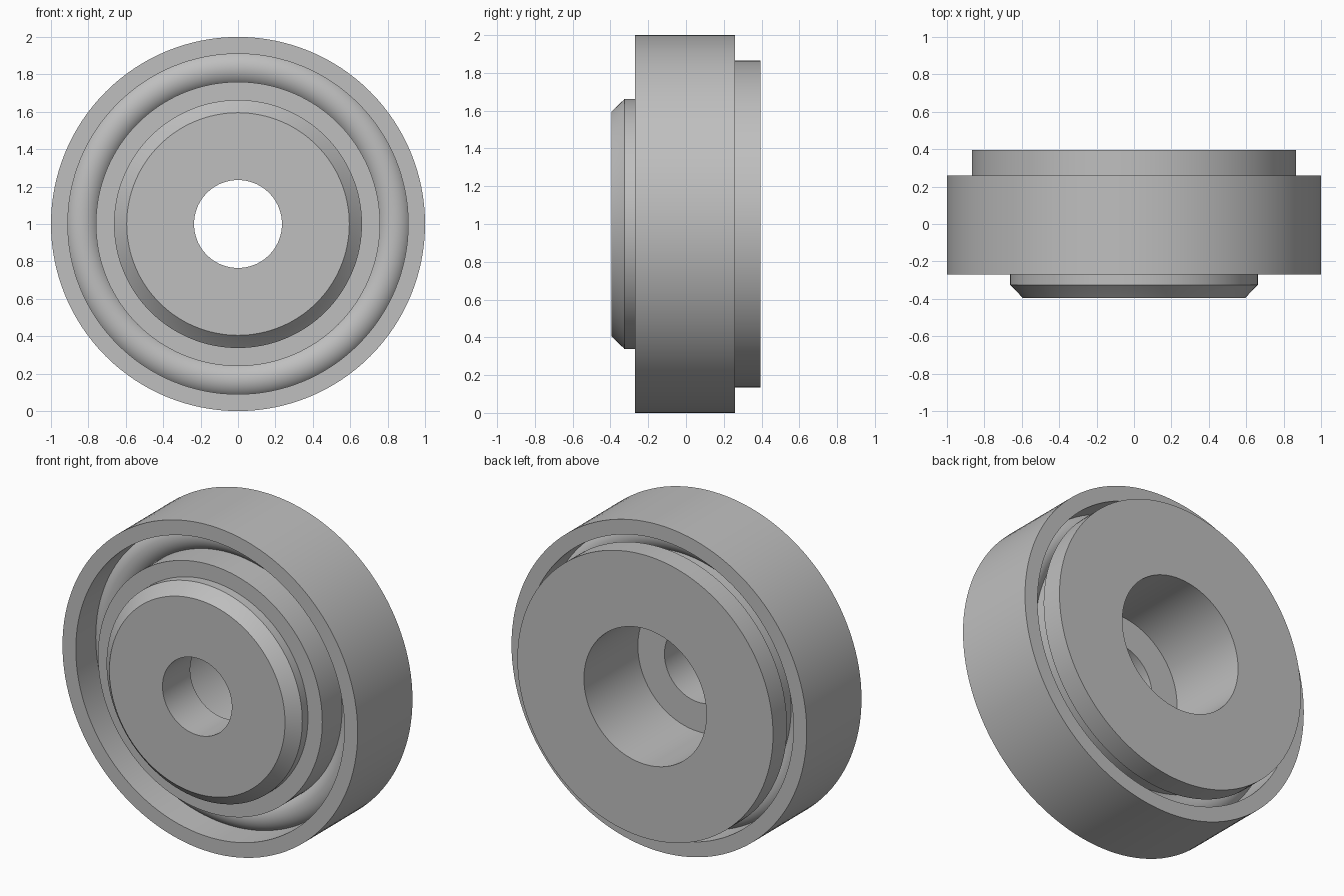
import bpy
import bmesh
import math
from mathutils import Matrix, Vector

cube = bpy.data.objects.get("Cube")
if cube:
    bpy.data.objects.remove(cube, do_unlink=True)

SEGMENTS = 128
AXIS_HEIGHT = 1.0

steel = bpy.data.materials.new("grey_steel")
steel.use_nodes = True
GREY = (0.52, 0.52, 0.52, 1.0)
steel.diffuse_color = GREY
steel.node_tree.nodes["Principled BSDF"].inputs["Base Color"].default_value = GREY


def lathe(name, profile):
    """Revolve a closed (radius, y) profile around the wheel axis."""
    bm = bmesh.new()
    rings = []
    for i in range(SEGMENTS):
        turn = Matrix.Rotation(2 * math.pi * i / SEGMENTS, 3, 'Y')
        rings.append([bm.verts.new(turn @ Vector((r, y, 0))) for r, y in profile])
    count = len(profile)
    for i, ring in enumerate(rings):
        following = rings[(i + 1) % SEGMENTS]
        for j in range(count):
            k = (j + 1) % count
            bm.faces.new((ring[j], ring[k], following[k], following[j]))
    bmesh.ops.recalc_face_normals(bm, faces=bm.faces)
    mesh = bpy.data.meshes.new(name)
    bm.to_mesh(mesh)
    bm.free()
    mesh.materials.append(steel)
    obj = bpy.data.objects.new(name, mesh)
    obj.location.z = AXIS_HEIGHT
    bpy.context.collection.objects.link(obj)
    bpy.ops.object.select_all(action='DESELECT')
    obj.select_set(True)
    bpy.context.view_layer.objects.active = obj
    bpy.ops.object.shade_smooth_by_angle(angle=math.radians(30))
    return obj


FRONT, BACK = -0.27, 0.26

# Outer ring
lathe("outer_ring", [(0.91, FRONT), (1.0, FRONT), (1.0, BACK), (0.91, BACK)])

# Rolling element between the rings, sunk slightly into both
lathe("rolling_ring", [
    (0.834 + 0.105 * math.cos(a), -0.005 + 0.105 * math.sin(a))
    for a in (2 * math.pi * i / 32 for i in range(32))])

# Hub: chamfered front boss, inner race, back flange and stepped bore
lathe("hub", [
    (0.235, -0.395), (0.595, -0.395), (0.655, -0.332), (0.663, -0.325),
    (0.663, FRONT), (0.76, FRONT), (0.76, BACK), (0.866, BACK),
    (0.866, 0.395), (0.415, 0.395), (0.415, -0.127), (0.235, -0.127)])
